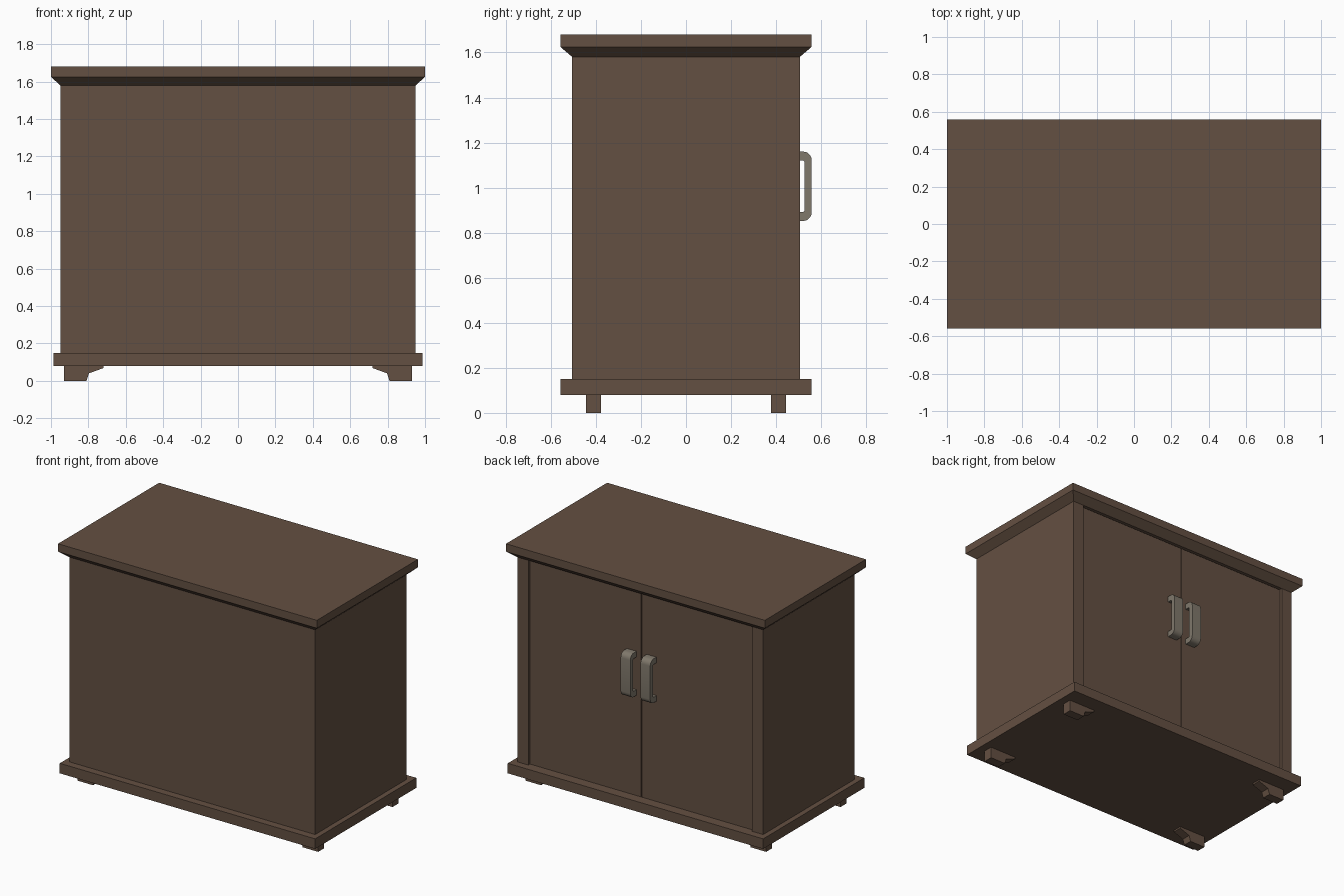
import bpy, bmesh, math
from mathutils import Vector

if "Cube" in bpy.data.objects:
    bpy.data.objects.remove(bpy.data.objects["Cube"])


def material(name, rgb):
    m = bpy.data.materials.new(name)
    m.diffuse_color = (*rgb, 1)
    m.use_nodes = True
    m.node_tree.nodes["Principled BSDF"].inputs["Base Color"].default_value = m.diffuse_color
    return m


wood = material("brown wood", (0.127, 0.080, 0.054))
metal = material("grey metal", (0.215, 0.188, 0.148))


def prism(name, pts, a, b, axis, mat):
    """Extrude a 2D profile from a to b along x, y or z."""
    place = {"x": lambda p, t: (t, p[0], p[1]),
             "y": lambda p, t: (p[0], t, p[1]),
             "z": lambda p, t: (p[0], p[1], t)}[axis]
    bm = bmesh.new()
    lo = [bm.verts.new(place(p, a)) for p in pts]
    hi = [bm.verts.new(place(p, b)) for p in pts]
    bm.faces.new(lo)
    bm.faces.new(hi)
    for i in range(len(pts)):
        j = (i + 1) % len(pts)
        bm.faces.new((lo[i], lo[j], hi[j], hi[i]))
    bmesh.ops.recalc_face_normals(bm, faces=bm.faces)
    me = bpy.data.meshes.new(name)
    bm.to_mesh(me)
    bm.free()
    ob = bpy.data.objects.new(name, me)
    me.materials.append(mat)
    bpy.context.collection.objects.link(ob)
    return ob


def rect(x0, x1, y0, y1):
    return [(x0, y0), (x1, y0), (x1, y1), (x0, y1)]


# Carcass: plan profile with a shallow recess between the corner stiles
prism("cabinet_body", [(-.95, -.505), (.95, -.505), (.95, .505), (.865, .505),
                       (.865, .47), (-.865, .47), (-.865, .505), (-.95, .505)],
      0.15, 1.58, "z", wood)

# Plinth
prism("base_plinth", rect(-.987, .987, -.558, .558), 0.08, 0.15, "z", wood)

# Top slab whose underside tapers in to the carcass
top = prism("top_slab", rect(-1, 1, -.558, .558), 1.58, 1.68, "z", wood)
bm = bmesh.new()
bm.from_mesh(top.data)
sides = [e for e in bm.edges if abs(e.verts[0].co.z - e.verts[1].co.z) > 0.05]
bmesh.ops.subdivide_edges(bm, edges=sides, cuts=1)
for v in bm.verts:
    if 1.6 < v.co.z < 1.66:
        v.co.z = 1.625
    elif v.co.z < 1.6:
        v.co.x = math.copysign(.95, v.co.x)
        v.co.y = math.copysign(.505, v.co.y)
bmesh.ops.recalc_face_normals(bm, faces=bm.faces)
bm.to_mesh(top.data)
bm.free()

# Handle side profile: a strap with rounded outer and inner corners
def handle_profile():
    def bend(y, z, r, quads):
        return [(y + r * math.cos(math.radians(t)), z + r * math.sin(math.radians(t)))
                for t in quads]
    up = [0, 18, 36, 54, 72, 90]
    outer_r, inner_r = 0.038, 0.008
    pts = [(0.485, 0.852)]
    pts += bend(0.558 - outer_r, 0.852 + outer_r, outer_r, [t - 90 for t in up])
    pts += bend(0.558 - outer_r, 1.160 - outer_r, outer_r, up)
    pts += [(0.485, 1.160), (0.485, 1.120)]
    pts += bend(0.526 - inner_r, 1.120 - inner_r, inner_r, up[::-1])
    pts += bend(0.526 - inner_r, 0.892 + inner_r, inner_r, [t - 90 for t in up[::-1]])
    pts += [(0.485, 0.892)]
    return pts


for side, s in (("left", -1), ("right", 1)):
    # Door and its handle
    prism(side + "_door", rect(*sorted((s * .003, s * .863)), .465, .490),
          0.152, 1.574, "z", wood)
    h = prism(side + "_handle", handle_profile(), s * .040, s * .114, "x", metal)
    bpy.ops.object.select_all(action="DESELECT")
    h.select_set(True)
    bpy.context.view_layer.objects.active = h
    bpy.ops.object.shade_smooth_by_angle(angle=math.radians(35))
    # Bracket feet, front and back
    foot = [(s * x, z) for x, z in
            ((.93, 0), (.81, 0), (.797, .04), (.72, .068), (.72, .08), (.93, .08))]
    for end, y in (("front", -.41), ("back", .41)):
        prism(f"{end}_{side}_foot", foot, y - .033, y + .033, "y", wood)
